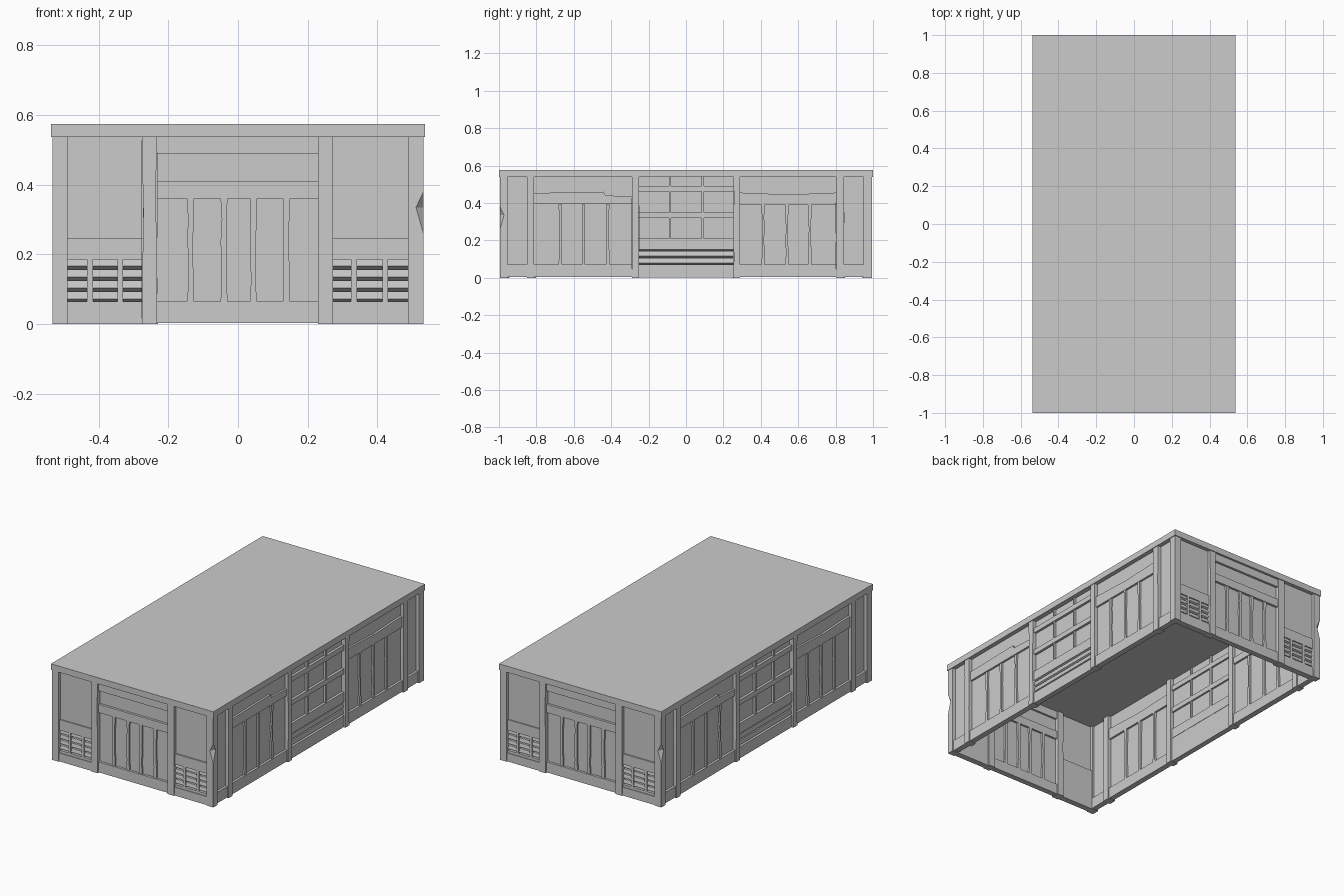
import bpy, bmesh, math, random
from mathutils import Matrix, Vector

random.seed(4)
if "Cube" in bpy.data.objects:
    bpy.data.objects.remove(bpy.data.objects["Cube"])

grey = bpy.data.materials.new("plain_grey")
grey.use_nodes = True
TONE = (0.6, 0.6, 0.6, 1)
grey.diffuse_color = TONE
grey.node_tree.nodes["Principled BSDF"].inputs["Base Color"].default_value = TONE

EAVE, TOP = 0.538, 0.575
HALF_X, HALF_Y = 0.533, 0.995


def front(u, z, d):
    return Vector((u, d - HALF_Y, z))


def side(u, z, d):
    return Vector((HALF_X - d, u, z))


def prism(bm, place, outline, d0, d1):
    """Extrude a wall outline between two depths behind the outer wall plane."""
    a = [bm.verts.new(place(u, z, d0)) for u, z in outline]
    b = [bm.verts.new(place(u, z, d1)) for u, z in outline]
    bm.faces.new(a)
    bm.faces.new(b[::-1])
    for i in range(len(a)):
        j = (i + 1) % len(a)
        bm.faces.new((a[i], b[i], b[j], a[j]))


def box(bm, place, u0, u1, z0, z1, d0, d1):
    prism(bm, place, [(u0, z0), (u1, z0), (u1, z1), (u0, z1)], d0, d1)


def board(bm, place, u0, u1, z0, z1, d0, d1, wear=0.004):
    """Upright timber with slightly worn long edges."""
    right, left = [], []
    for i in range(6):
        z = z0 + (z1 - z0) * i / 5
        w = wear if 0 < i < 5 else 0
        right.append((u1 - random.random() * w, z))
        left.append((u0 + random.random() * w, z))
    prism(bm, place, right + left[::-1], d0, d1)


def louvre(bm, place, u0, u1, z0, z1, steps, d0):
    """Slatted sheet: upright slats, each with a sloping underside."""
    pitch = (z1 - z0) / steps
    profile = []
    for i in range(steps):
        z = z0 + i * pitch
        profile += [(d0 + 0.02, z), (d0, z + 0.01), (d0 + 0.004, z + pitch)]
    profile += [(d0 + 0.028, z1), (d0 + 0.028, z0)]
    a = [bm.verts.new(place(u0, z, d)) for d, z in profile]
    b = [bm.verts.new(place(u1, z, d)) for d, z in profile]
    bm.faces.new(a)
    bm.faces.new(b[::-1])
    for i in range(len(a)):
        j = (i + 1) % len(a)
        bm.faces.new((a[i], b[i], b[j], a[j]))


def finish(name, bm, twin=True):
    """Make the object, plus its half-turn twin on the opposite side."""
    bmesh.ops.recalc_face_normals(bm, faces=bm.faces)
    mesh = bpy.data.meshes.new(name)
    bm.to_mesh(mesh)
    bm.free()
    mesh.materials.append(grey)
    for suffix, turn in (("", 0), ("_opposite", math.pi))[:2 if twin else 1]:
        ob = bpy.data.objects.new(name + suffix, mesh)
        ob.matrix_world = Matrix.Rotation(turn, 4, "Z")
        bpy.context.collection.objects.link(ob)


# Roof slab
bm = bmesh.new()
bmesh.ops.create_cube(bm, size=1)
bmesh.ops.scale(bm, vec=(1.074, 2, TOP - EAVE), verts=bm.verts)
bmesh.ops.translate(bm, vec=(0, 0, (TOP + EAVE) / 2), verts=bm.verts)
finish("roof_slab", bm, twin=False)

# Corner post with a chipped outer edge, and a plain one
bm = bmesh.new()
x0, x1, y0, y1 = 0.488, HALF_X, -HALF_Y, -0.955
rings = []
for z, c in ((0, 0.0005), (0.26, 0.0005), (0.335, 0.022), (0.38, 0.0005), (EAVE, 0.0005)):
    ring = [(x0, y0), (x1 - c, y0), (x1, y0 + c), (x1, y1), (x0, y1)]
    rings.append([bm.verts.new((x, y, z)) for x, y in ring])
for low, high in zip(rings, rings[1:]):
    for i in range(5):
        j = (i + 1) % 5
        bm.faces.new((low[i], low[j], high[j], high[i]))
bm.faces.new(rings[0][::-1])
bm.faces.new(rings[-1])
finish("chipped_corner_post", bm)
bm = bmesh.new()
box(bm, front, -HALF_X, -0.49, 0, EAVE, 0, 0.045)
finish("plain_corner_post", bm)

# End wall: posts
bm = bmesh.new()
board(bm, front, -0.275, -0.232, 0, EAVE, 0, 0.05)
box(bm, front, 0.23, 0.273, 0, EAVE, 0, 0.05)
finish("end_posts", bm)

# End wall: rails
bm = bmesh.new()
for z0, z1 in ((0.003, 0.065), (0.36, 0.41), (0.49, EAVE)):
    box(bm, front, -0.232, 0.23, z0, z1, 0.008, 0.042)
for u0, u1 in ((-0.49, -0.275), (0.273, 0.488)):
    box(bm, front, u0, u1, 0, 0.05, 0.006, 0.042)
    box(bm, front, u0, u1, 0.05, 0.065, 0.01, 0.042)
    box(bm, front, u0, u1, 0.185, 0.248, 0.01, 0.042)
finish("end_rails", bm)

# End wall: uprights and recessed panels
bm = bmesh.new()
for u in (-0.136, -0.04, 0.044, 0.139):
    board(bm, front, u - 0.01, u + 0.01, 0.065, 0.36, 0.012, 0.042)
for u in (-0.425, -0.338, 0.333, 0.423):
    box(bm, front, u - 0.008, u + 0.008, 0.065, 0.185, 0.01, 0.042)
finish("end_uprights", bm)
bm = bmesh.new()
box(bm, front, -0.232, 0.23, 0.065, 0.49, 0.022, 0.03)
for u0, u1 in ((-0.49, -0.275), (0.273, 0.488)):
    box(bm, front, u0, u1, 0.248, EAVE, 0.018, 0.03)
finish("end_panels", bm)

# End wall: vent grilles
bm = bmesh.new()
for u0, u1 in ((-0.49, -0.275), (0.273, 0.488)):
    louvre(bm, front, u0, u1, 0.062, 0.188, 4, 0.014)
finish("vent_grilles", bm)

# Long wall: posts
bm = bmesh.new()
for u0, u1 in ((-0.85, -0.812), (-0.288, -0.252), (0.254, 0.29), (0.803, 0.845)):
    board(bm, side, u0, u1, 0, EAVE, 0, 0.05, 0.002)
finish("side_posts", bm)

# Long wall: sills, lintels and window rails
bm = bmesh.new()
for u0, u1 in ((-0.955, -0.85), (-0.812, -0.288), (0.29, 0.803), (0.845, 0.95)):
    box(bm, side, u0, u1, 0.004, 0.07, 0.008, 0.042)
prism(bm, side, [(-0.812, 0.395), (-0.288, 0.395), (-0.288, 0.435), (-0.43, 0.44),
                 (-0.44, 0.46), (-0.812, 0.453)], 0.01, 0.042)
prism(bm, side, [(0.29, 0.388), (0.803, 0.388), (0.803, 0.455), (0.55, 0.445),
                 (0.29, 0.455)], 0.01, 0.042)
for z0, z1 in ((0.002, 0.07), (0.15, 0.21), (0.32, 0.35), (0.46, 0.49)):
    box(bm, side, -0.252, 0.254, z0, z1, 0.01, 0.042)
finish("side_rails", bm)

# Long wall: uprights between boards and window bars
bm = bmesh.new()
for u in (-0.672, -0.548, -0.418, 0.412, 0.54, 0.662):
    board(bm, side, u - 0.009, u + 0.009, 0.07, 0.392, 0.012, 0.042)
for u in (-0.085, 0.09):
    box(bm, side, u - 0.006, u + 0.006, 0.21, EAVE, 0.012, 0.042)
finish("side_uprights", bm)

# Long wall: recessed panels and windows
bm = bmesh.new()
for u0, u1 in ((-0.955, -0.85), (-0.812, -0.288), (0.29, 0.803), (0.845, 0.95)):
    box(bm, side, u0, u1, 0.07, EAVE, 0.022, 0.03)
finish("side_panels", bm)
bm = bmesh.new()
box(bm, side, -0.252, 0.254, 0.21, EAVE, 0.025, 0.031)
finish("windows", bm)

# Long wall: slats under the windows
bm = bmesh.new()
louvre(bm, side, -0.252, 0.254, 0.07, 0.178, 3, 0.012)
finish("side_slats", bm)
